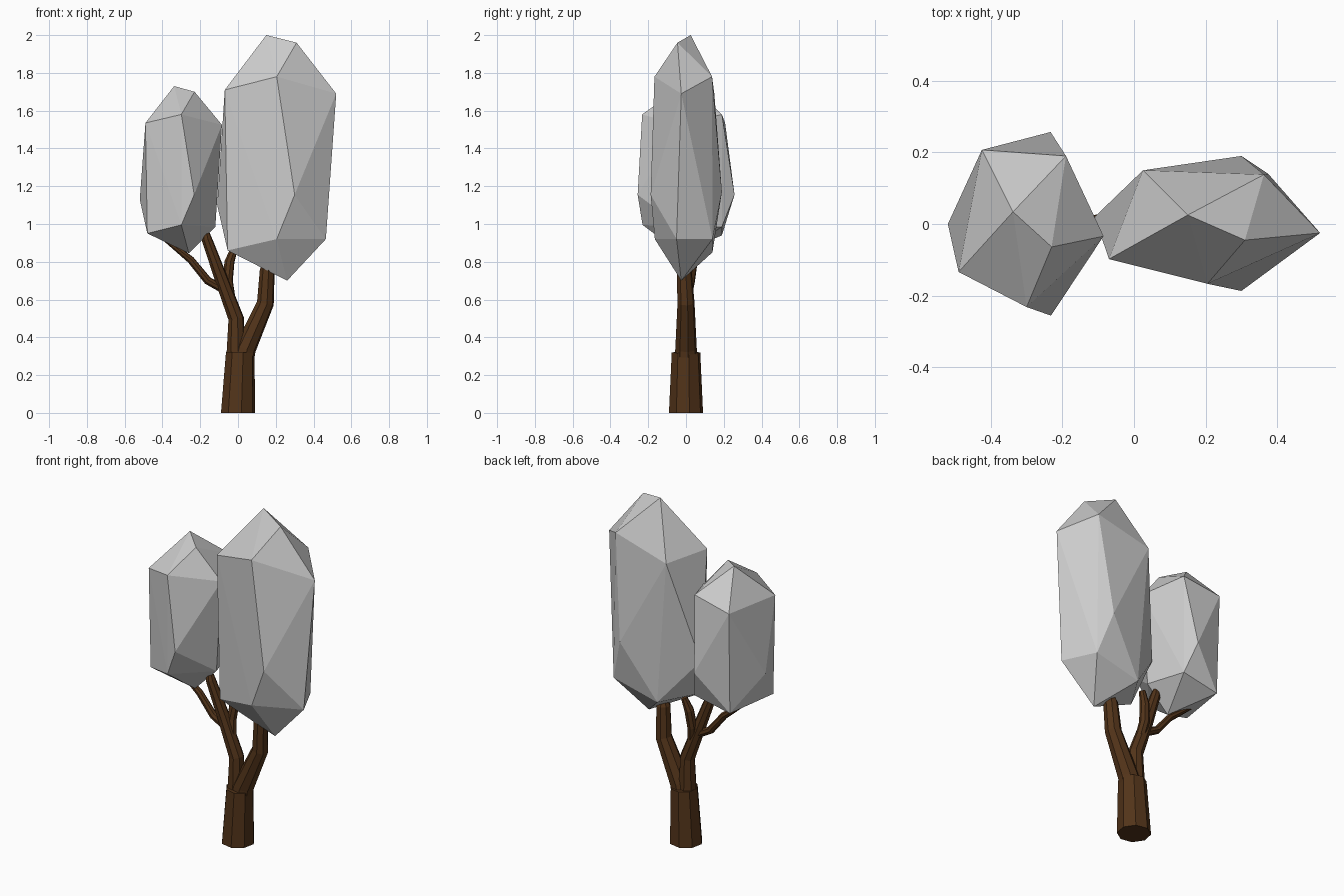
import bpy, bmesh
from math import cos, sin, pi
from mathutils import Vector

if "Cube" in bpy.data.objects:
    bpy.data.objects.remove(bpy.data.objects["Cube"])

bark = bpy.data.materials.new("bark")
bark.diffuse_color = (0.085, 0.034, 0.01, 1)
bark.use_nodes = True
bark.node_tree.nodes["Principled BSDF"].inputs["Base Color"].default_value = bark.diffuse_color


def finish(bm, name, mat=None):
    bmesh.ops.recalc_face_normals(bm, faces=bm.faces)
    mesh = bpy.data.meshes.new(name)
    bm.to_mesh(mesh)
    bm.free()
    if mat:
        mesh.materials.append(mat)
    obj = bpy.data.objects.new(name, mesh)
    bpy.context.collection.objects.link(obj)
    return obj


def limb(name, path, sides=8):
    """Faceted tapering tube through (x, y, z, radius) stations."""
    bm = bmesh.new()
    pts = [Vector(p[:3]) for p in path]
    rings = []
    for i, p in enumerate(pts):
        a = (p - pts[i - 1]).normalized() if i else Vector()
        b = (pts[i + 1] - p).normalized() if i < len(pts) - 1 else Vector()
        t = (a + b).normalized() if p.z > 0 else Vector((0, 0, 1))
        u = Vector((0, 1, 0)).cross(t).normalized()
        v = t.cross(u)
        r = path[i][3]
        rings.append([bm.verts.new(p + r * (u * cos(2 * pi * (k + .25) / sides)
                                            + v * sin(2 * pi * (k + .25) / sides)))
                      for k in range(sides)])
    for lo, hi in zip(rings, rings[1:]):
        for k in range(sides):
            n = (k + 1) % sides
            bm.faces.new((lo[k], lo[n], hi[n], hi[k]))
    bm.faces.new(rings[0][::-1])
    bm.faces.new(rings[-1])
    return finish(bm, name, bark)


def crown(name, points):
    """Faceted leaf mass as the hull of a few corner points."""
    bm = bmesh.new()
    for p in points:
        bm.verts.new(p)
    bmesh.ops.convex_hull(bm, input=bm.verts)
    return finish(bm, name)


# Trunk and branches
limb("trunk", [(0, 0, 0, .092), (.012, 0, .32, .077)])
limb("right_branch", [(.02, 0, .26, .062), (.038, 0, .34, .058),
                      (.145, 0, .58, .046), (.155, -.01, .76, .04), (.155, -.01, .79, .025)])
limb("left_branch", [(-.01, 0, .26, .055), (-.01, 0, .34, .05), (-.01, 0, .5, .042),
                     (-.085, -.005, .7, .036), (-.165, -.02, .92, .028), (-.172, -.02, .96, .018)])
limb("middle_twig", [(-.04, 0, .6, .028), (-.055, .02, .7, .028),
                     (-.045, .035, .8, .027), (-.02, .045, .87, .018)])
limb("left_twig", [(-.07, 0, .65, .022), (-.16, 0, .7, .022),
                   (-.25, 0, .81, .02), (-.4, 0, .93, .011)])

# Leaf crowns: cap, shoulder ring, waist, lower ring, bottom tip
crown("large_crown", [
    (.15, .025, 2), (.31, -.045, 1.96),
    (.205, -.167, 1.78), (-.07, -.098, 1.71), (.52, -.025, 1.69), (.025, .15, 1.69), (.363, .138, 1.78),
    (.30, -.187, 1.155), (.30, .19, 1.17), (-.11, .02, 1.1),
    (.465, -.05, .92), (.205, -.165, .92), (-.055, -.09, .86), (.09, .14, .85), (.375, .14, .92),
    (.26, -.025, .7)])
crown("small_crown", [
    (-.338, .034, 1.73), (-.23, -.064, 1.7),
    (-.3, -.232, 1.58), (-.49, -.134, 1.535), (-.085, -.034, 1.525), (-.19, .19, 1.58), (-.425, .207, 1.535),
    (-.232, -.256, 1.155), (-.233, .257, 1.155), (-.52, 0, 1.13),
    (-.48, -.13, .95), (-.3, -.23, .995), (-.12, -.03, .985), (-.19, .19, .985), (-.42, .19, .94),
    (-.26, -.03, .845)])
